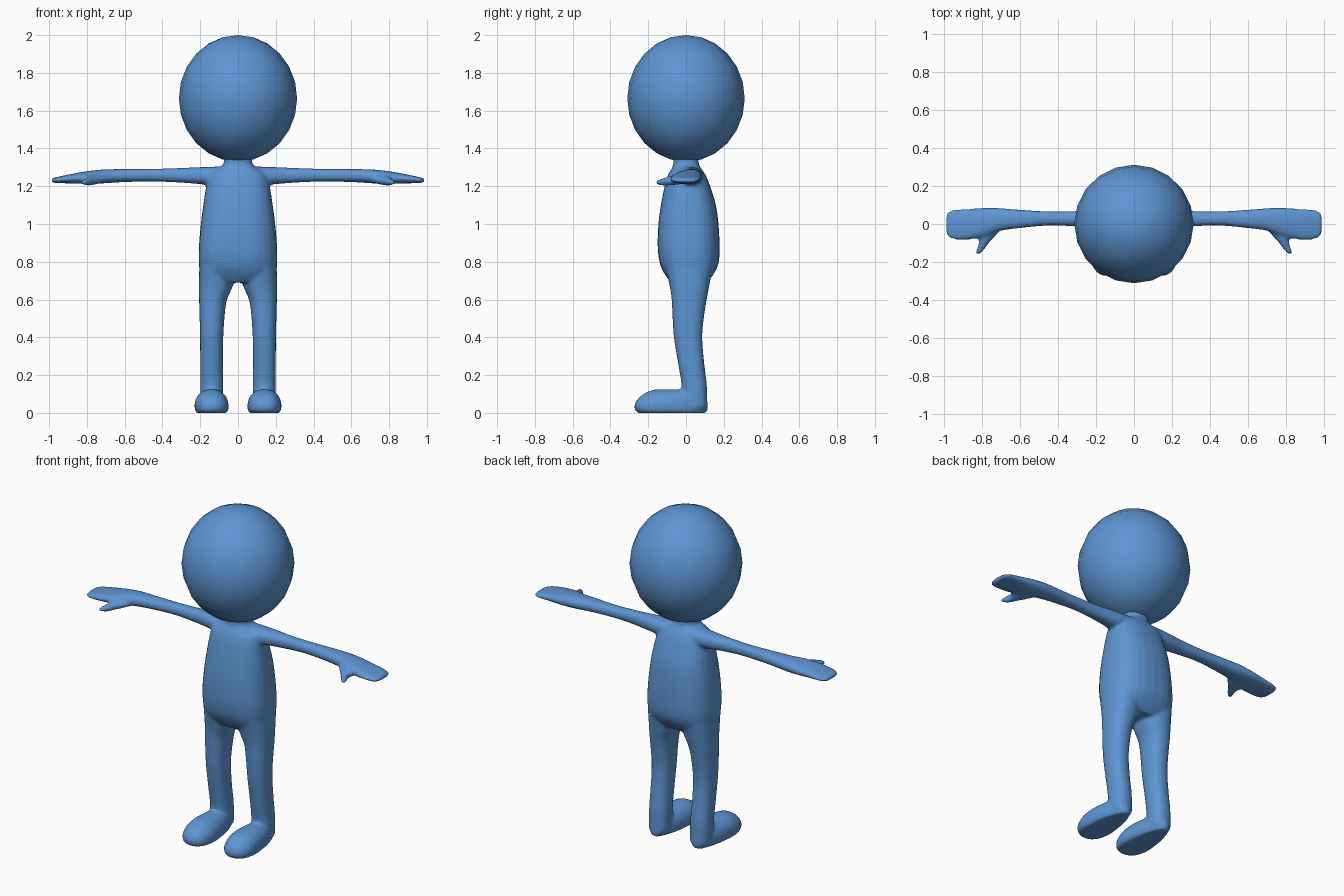
import bpy, bmesh, math

blue = bpy.data.materials.new("blue")
blue.diffuse_color = (0.11, 0.30, 0.65, 1)

AXES = {"x": lambda t, u, v: (t, u, v),
        "y": lambda t, u, v: (u, t, v),
        "z": lambda t, u, v: (u, v, t)}


def smooth_rings(rings, steps=4):
    """Catmull-Rom interpolation between section rings."""
    out = []
    for i in range(len(rings) - 1):
        a, b = rings[max(i - 1, 0)], rings[i]
        c, d = rings[i + 1], rings[min(i + 2, len(rings) - 1)]
        for k in range(steps):
            s = k / steps
            out.append([0.5 * (2 * q + (r - p) * s + (2 * p - 5 * q + 4 * r - w) * s * s
                               + (3 * q - p - 3 * r + w) * s ** 3)
                        for p, q, r, w in zip(a, b, c, d)])
    return out + [rings[-1]]


def loft(bm, axis, rings, side=1, power=2.0, taper=0.0, n=28):
    """Rings are (t, u_min, u_max, v_min, v_max); side -1 mirrors in x."""
    loops = []
    for t, u0, u1, v0, v1 in smooth_rings(rings):
        loop = []
        for k in range(n):
            a = 2 * math.pi * k / n
            c, s = math.cos(a), math.sin(a)
            cu = math.copysign(abs(c) ** (2 / power), c)
            sv = math.copysign(abs(s) ** (2 / power), s)
            cu *= 1 - taper * (sv + 1) / 2
            x, y, z = AXES[axis](t, (u0 + u1) / 2 + cu * (u1 - u0) / 2,
                                 (v0 + v1) / 2 + sv * (v1 - v0) / 2)
            loop.append(bm.verts.new((x * side, y, z)))
        loops.append(loop)
    for a, b in zip(loops, loops[1:]):
        for k in range(n):
            bm.faces.new((a[k], a[(k + 1) % n], b[(k + 1) % n], b[k]))
    bm.faces.new(loops[0][::-1])
    bm.faces.new(loops[-1])


bm = bmesh.new()

# torso and neck
loft(bm, "z", [(0.69, -0.14, 0.14, -0.08, 0.11), (0.73, -0.195, 0.195, -0.11, 0.143),
               (0.79, -0.207, 0.207, -0.138, 0.172), (0.88, -0.207, 0.207, -0.15, 0.178),
               (1.0, -0.197, 0.197, -0.146, 0.172), (1.1, -0.184, 0.184, -0.133, 0.158),
               (1.2, -0.168, 0.168, -0.113, 0.128), (1.26, -0.15, 0.15, -0.095, 0.103),
               (1.295, -0.105, 0.105, -0.075, 0.08), (1.32, -0.075, 0.075, -0.067, 0.067),
               (1.36, -0.08, 0.08, -0.07, 0.07)], power=2.5)

for side in (1, -1):
    # leg
    loft(bm, "z", [(0.03, 0.078, 0.2, -0.02, 0.112), (0.15, 0.078, 0.2, -0.024, 0.11),
                   (0.25, 0.08, 0.2, -0.04, 0.098), (0.4, 0.078, 0.201, -0.064, 0.086),
                   (0.52, 0.07, 0.204, -0.072, 0.097), (0.6, 0.058, 0.206, -0.076, 0.11),
                   (0.68, 0.025, 0.207, -0.088, 0.125), (0.78, 0.01, 0.205, -0.11, 0.145)],
         side, power=2.3)
    # foot
    loft(bm, "z", [(0.0, 0.045, 0.235, -0.255, 0.105), (0.015, 0.032, 0.247, -0.27, 0.115),
                   (0.045, 0.03, 0.25, -0.272, 0.115), (0.08, 0.042, 0.238, -0.25, 0.11),
                   (0.108, 0.07, 0.21, -0.212, 0.08), (0.124, 0.105, 0.175, -0.165, 0.02)],
         side, power=2.3, taper=0.45)
    # arm and hand
    loft(bm, "x", [(0.08, -0.055, 0.09, 1.2, 1.305), (0.2, -0.025, 0.08, 1.211, 1.301),
                   (0.32, -0.012, 0.067, 1.22, 1.296), (0.45, -0.008, 0.066, 1.225, 1.292),
                   (0.6, -0.022, 0.075, 1.222, 1.291), (0.7, -0.036, 0.083, 1.216, 1.289),
                   (0.78, -0.065, 0.085, 1.212, 1.282), (0.86, -0.081, 0.08, 1.214, 1.269),
                   (0.93, -0.082, 0.076, 1.216, 1.255), (0.965, -0.074, 0.068, 1.217, 1.247),
                   (0.987, -0.05, 0.048, 1.222, 1.24)], side, power=2.3)
    # thumb
    loft(bm, "y", [(-0.02, 0.69, 0.84, 1.212, 1.265), (-0.06, 0.725, 0.825, 1.207, 1.258),
                   (-0.095, 0.758, 0.815, 1.204, 1.25), (-0.13, 0.783, 0.825, 1.204, 1.24),
                   (-0.158, 0.808, 0.833, 1.209, 1.23)], side)

bmesh.ops.recalc_face_normals(bm, faces=bm.faces)
mesh = bpy.data.meshes.new("body")
bm.to_mesh(mesh)
bm.free()
body = bpy.data.objects.new("body", mesh)
bpy.context.collection.objects.link(body)
mesh.materials.append(blue)

# fuse the overlapping limbs into one soft skin
remesh = body.modifiers.new("fuse", "REMESH")
remesh.mode = "VOXEL"
remesh.voxel_size = 0.009
remesh.use_smooth_shade = True
soften = body.modifiers.new("soften", "SMOOTH")
soften.factor = 0.5
soften.iterations = 5

# head
bpy.ops.mesh.primitive_uv_sphere_add(segments=20, ring_count=12, radius=1, location=(0, 0, 1.665))
head = bpy.context.object
head.name = "head"
head.scale = (0.313, 0.311, 0.335)
head.data.materials.append(blue)
bpy.ops.object.shade_smooth()
